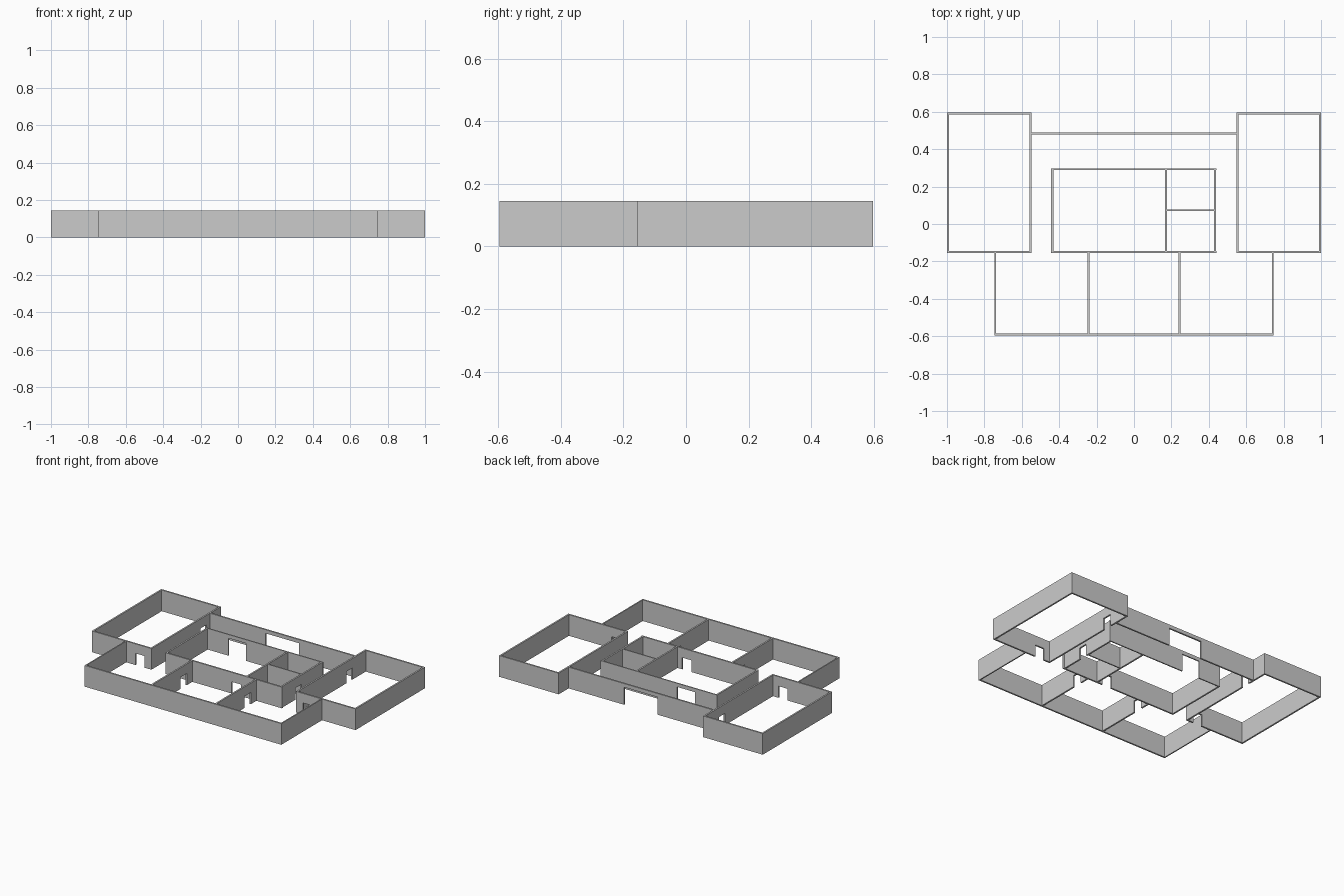
import bpy, bmesh
from mathutils import Vector

if "Cube" in bpy.data.objects:
    bpy.data.objects.remove(bpy.data.objects["Cube"], do_unlink=True)

HEIGHT = 0.145
THICK = 0.011
DOOR = 0.08       # height of a standard doorway
TALL = 0.12       # height of a wide opening

plaster = bpy.data.materials.new("grey_plaster")
plaster.use_nodes = True
grey = (0.6, 0.6, 0.6, 1)
plaster.diffuse_color = grey
plaster.node_tree.nodes["Principled BSDF"].inputs["Base Color"].default_value = grey


def wall(name, axis, at, start, end, doors=(), thick=THICK):
    """Upright wall along an axis, centred on 'at'; doors are (from, to, height)."""
    outline = [(start, HEIGHT), (start, 0)]
    for a, b, h in sorted(doors):
        outline += [(a, 0), (a, h), (b, h), (b, 0)]
    outline += [(end, 0), (end, HEIGHT)]
    side = at - thick / 2
    bm = bmesh.new()
    verts = [bm.verts.new((u, side, z) if axis == "x" else (side, u, z)) for u, z in outline]
    face = bm.faces.new(verts)
    out = bmesh.ops.extrude_face_region(bm, geom=[face])
    shift = Vector((0, thick, 0)) if axis == "x" else Vector((thick, 0, 0))
    moved = [g for g in out["geom"] if isinstance(g, bmesh.types.BMVert)]
    bmesh.ops.translate(bm, vec=shift, verts=moved)
    bmesh.ops.recalc_face_normals(bm, faces=bm.faces)
    mesh = bpy.data.meshes.new(name)
    bm.to_mesh(mesh)
    bm.free()
    mesh.materials.append(plaster)
    obj = bpy.data.objects.new(name, mesh)
    bpy.context.collection.objects.link(obj)


def span(s, a, b):
    """Range mirrored to side s, in rising order."""
    return sorted((s * a, s * b))


T = THICK / 2
MID = -0.15       # line shared by the wings and the central block
FRONT = -0.591

# Side wings, front side walls and bedroom partitions, one of each per side
for s, side in ((1, "left"), (-1, "right")):
    wall(side + "_wing_outer_wall", "y", s * (1 - T), MID - T, 0.597)
    wall(side + "_wing_inner_wall", "y", s * 0.553, MID - T, 0.597, [(0.375, 0.44, DOOR)])
    wall(side + "_wing_back_wall", "x", 0.597 - T, *span(s, 0.553 - T, 1))
    wall(side + "_wing_front_wall", "x", MID, *span(s, 0.553 - T, 1),
         [(*span(s, 0.6, 0.668), DOOR)])
    wall(side + "_front_side_wall", "y", s * 0.742, FRONT - T, MID, thick=0.008)
    wall(side + "_room_partition", "y", s * 0.243, FRONT, MID, [(-0.285, -0.215, DOOR)])

# Long outer walls
wall("front_wall", "x", FRONT, -0.746, 0.746)
wall("back_wall", "x", 0.484, -0.553, 0.553, [(-0.127, 0.127, TALL)])

# Central block
wall("block_front_wall", "x", MID, -0.442, 0.442, [(0.06, 0.13, DOOR)])
wall("block_back_wall", "x", 0.292, -0.442, 0.442, [(-0.275, -0.14, TALL)], thick=0.008)
wall("block_right_wall", "y", -0.437, MID - T, 0.296)
wall("block_left_wall", "y", 0.432, MID - T, 0.296, [(0.0, 0.062, DOOR)])
wall("block_inner_wall", "y", 0.171, MID, 0.292)
wall("block_divider", "x", 0.074, 0.171, 0.432, thick=0.008)
